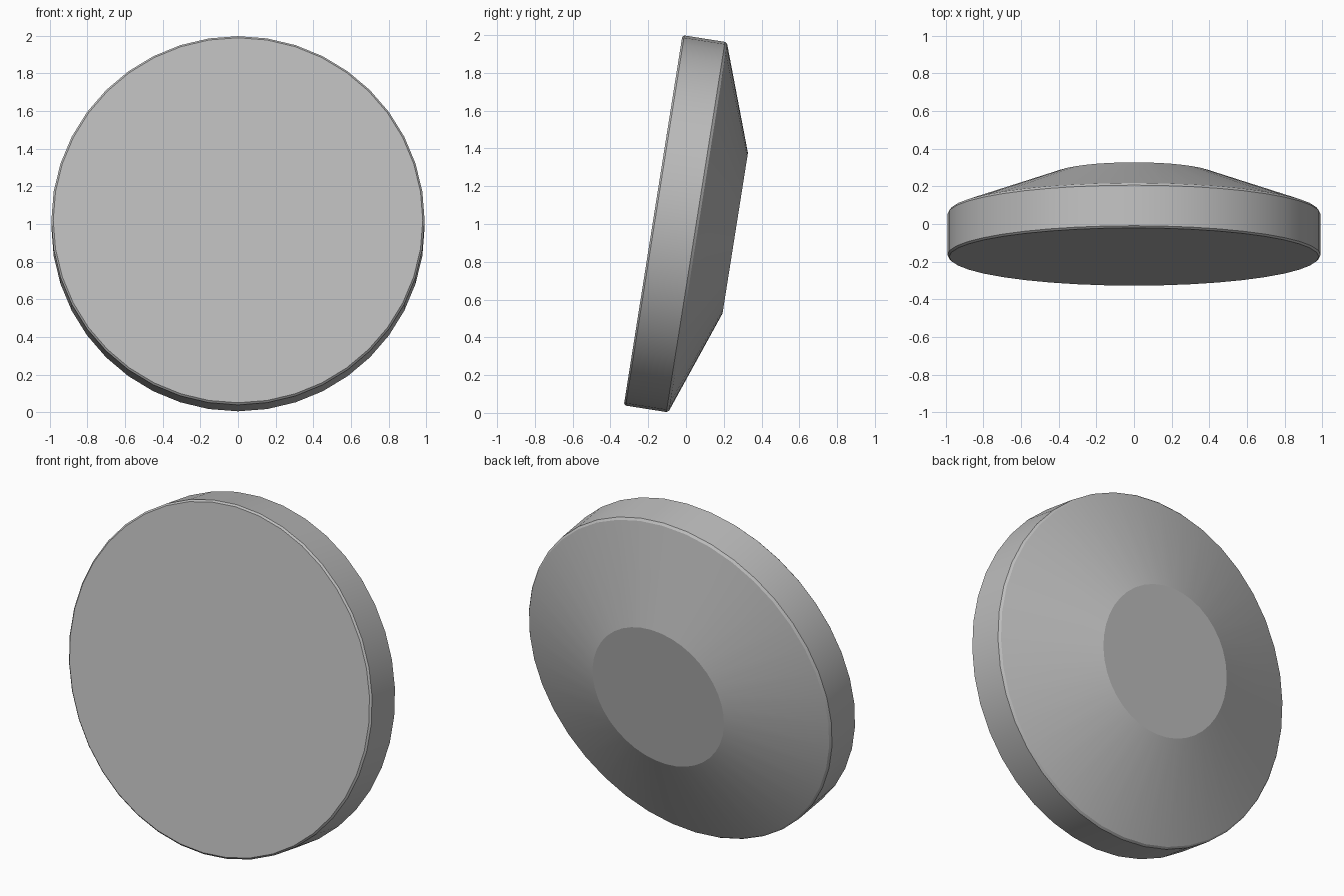
import bpy
import bmesh
import math
from mathutils import Matrix, Vector

cube = bpy.data.objects.get("Cube")
if cube:
    bpy.data.objects.remove(cube, do_unlink=True)

RADIUS, BACK_RADIUS = 0.992, 0.43
RIM, DEPTH, EDGE = 0.238, 0.44, 0.01
SIDES = 40

grey = bpy.data.materials.new("plain grey")
grey.use_nodes = True
colour = (0.5, 0.5, 0.5, 1)
grey.diffuse_color = colour
grey.node_tree.nodes["Principled BSDF"].inputs["Base Color"].default_value = colour

# Half profile as (radius, depth): flat front, softened rim, sloping back, flat cap
profile = [(0, 0), (RADIUS - EDGE, 0), (RADIUS, EDGE), (RADIUS, RIM - EDGE),
           (RADIUS - EDGE, RIM + EDGE * 0.35), (BACK_RADIUS, DEPTH), (0, DEPTH)]

# Lathe the profile around the y axis
bm = bmesh.new()
verts = [bm.verts.new((0, d, r)) for r, d in profile]
edges = [bm.edges.new(pair) for pair in zip(verts, verts[1:])]
bmesh.ops.spin(bm, geom=verts + edges, cent=(0, 0, 0), axis=(0, 1, 0),
               angle=math.tau, steps=SIDES)
bmesh.ops.remove_doubles(bm, verts=bm.verts[:], dist=0.0005)
bmesh.ops.recalc_face_normals(bm, faces=bm.faces[:])

# Lean the disc back
lean = Matrix.Translation(Vector((0, -0.174, 1.02))) @ Matrix.Rotation(math.radians(-9), 4, "X")
bm.transform(lean)
mesh = bpy.data.meshes.new("tilted_disc")
bm.to_mesh(mesh)
bm.free()
mesh.materials.append(grey)

disc = bpy.data.objects.new("tilted_disc", mesh)
bpy.context.collection.objects.link(disc)
bpy.ops.object.select_all(action="DESELECT")
disc.select_set(True)
bpy.context.view_layer.objects.active = disc
bpy.ops.object.shade_smooth_by_angle(angle=math.radians(15))
